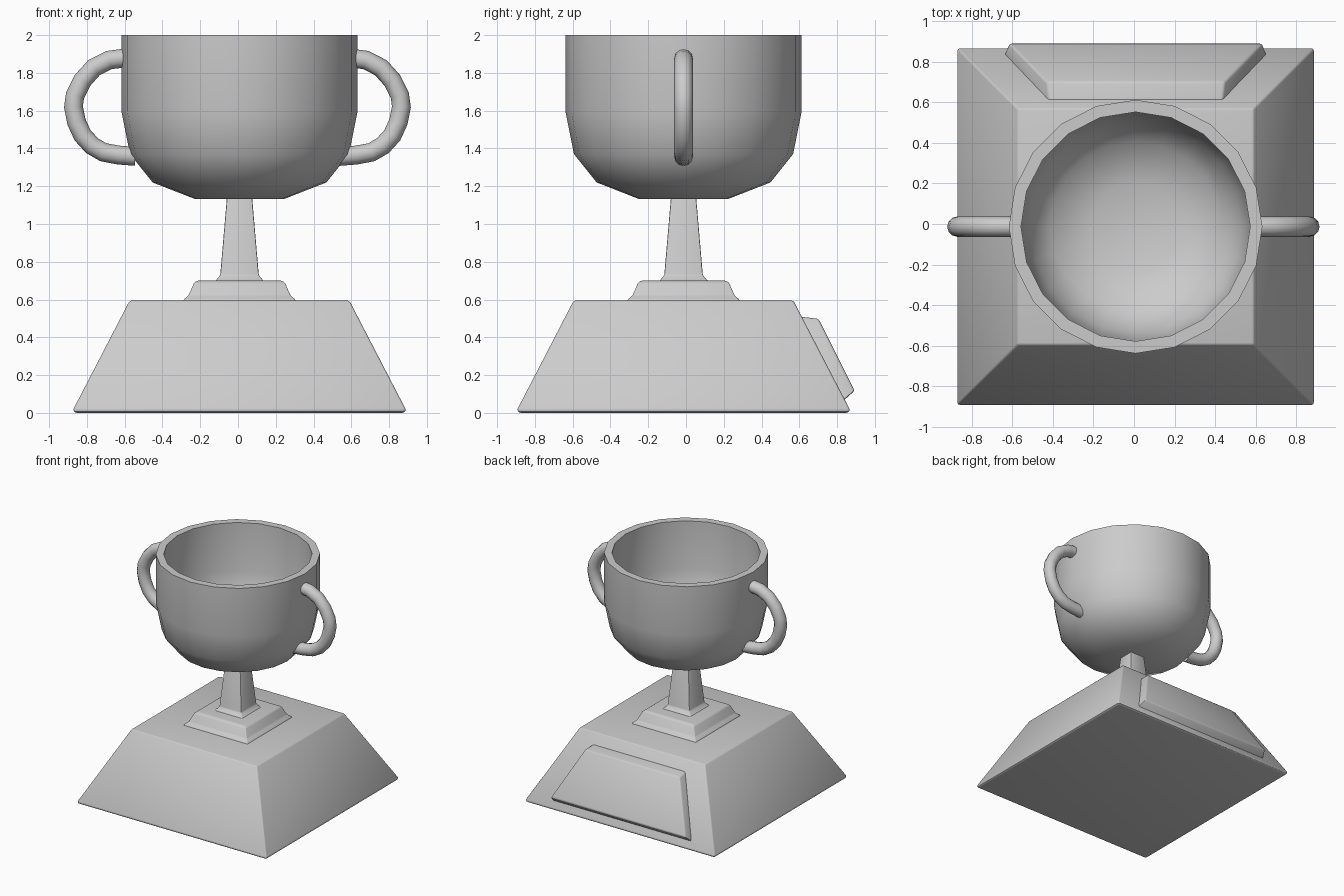
import bpy, bmesh
from math import sin, cos, pi, radians
from mathutils import Vector

if "Cube" in bpy.data.objects:
    bpy.data.objects.remove(bpy.data.objects["Cube"])

CX, CY = 0.008, -0.013   # axis of base, stem and cup


def loft(name, rings, bevel=0.0, segs=2, angle=40):
    """Skin a list of equal-sized vertex rings, cap both ends, optionally round the edges."""
    bm = bmesh.new()
    loops = [[bm.verts.new(p) for p in ring] for ring in rings]
    n = len(loops[0])
    for a, b in zip(loops, loops[1:]):
        for i in range(n):
            j = (i + 1) % n
            bm.faces.new((a[i], a[j], b[j], b[i]))
    bm.faces.new(loops[0])
    bm.faces.new(loops[-1])
    bmesh.ops.recalc_face_normals(bm, faces=bm.faces[:])
    if bevel:
        edges = [e for e in bm.edges if e.calc_face_angle(0) > radians(15)]
        bmesh.ops.bevel(bm, geom=edges, offset=bevel, segments=segs, profile=0.5,
                        affect='EDGES', clamp_overlap=True)
    for f in bm.faces:
        f.smooth = True
    me = bpy.data.meshes.new(name)
    bm.to_mesh(me)
    bm.free()
    me.set_sharp_from_angle(angle=radians(angle))
    ob = bpy.data.objects.new(name, me)
    bpy.context.collection.objects.link(ob)
    return ob


def square(half, z):
    return [(CX + sx * half, CY + sy * half, z)
            for sx, sy in ((-1, -1), (1, -1), (1, 1), (-1, 1))]


def circle(r, z, n=20):
    return [(CX + r * cos(2 * pi * i / n), CY + r * sin(2 * pi * i / n), z) for i in range(n)]


# Tapered square base
loft("base", [square(0.87, 0.0), square(0.88, 0.02), square(0.582, 0.592)][0:1]
     + [square(0.882, 0.015), square(0.582, 0.594)], bevel=0.018)

# Stepped plinth with flared foot
loft("plinth", [square(0.30, 0.585), square(0.295, 0.60), square(0.27, 0.622),
                square(0.24, 0.69), square(0.222, 0.70)], bevel=0.006)

# Square tapering stem with flared foot
loft("stem", [square(0.135, 0.695), square(0.122, 0.705), square(0.102, 0.73),
              square(0.066, 1.15)], bevel=0.006)

# Faceted bowl: outer profile up to the rim, then inner profile back down
outer = [(0.235, 1.132), (0.46, 1.22), (0.58, 1.37), (0.625, 1.595), (0.625, 2.0)]
inner = [(0.565, 2.0), (0.565, 1.60), (0.522, 1.40), (0.42, 1.27), (0.22, 1.195)]
loft("cup", [circle(r, z) for r, z in outer + inner])

# Round handles, one path mirrored to each side
path = [(0.60, 1.878), (0.68, 1.868), (0.76, 1.827), (0.82, 1.76), (0.86, 1.68),
        (0.868, 1.62), (0.852, 1.54), (0.82, 1.47), (0.77, 1.415), (0.71, 1.38),
        (0.63, 1.365), (0.54, 1.358)]
pts = [Vector((x, CY, z)) for x, z in path]
for side, label in ((1, "right"), (-1, "left")):
    rings = []
    for i, p in enumerate(pts):
        t = (pts[min(i + 1, len(pts) - 1)] - pts[max(i - 1, 0)]).normalized()
        nrm = Vector((t.z, 0, -t.x))
        ring = []
        for k in range(12):
            a = 2 * pi * k / 12
            q = p + nrm * (0.05 * cos(a)) + Vector((0, 0.05 * sin(a), 0))
            ring.append((side * q.x - 0.003, q.y, q.z))
        rings.append(ring)
    loft("handle_" + label, rings)


# Raised trapezoid plaque on the rear slope
def trapezoid(low_half, low_y, low_z, top_half, top_y, top_z):
    return [(CX - low_half, low_y, low_z), (CX + low_half, low_y, low_z),
            (CX + top_half, top_y, top_z), (CX - top_half, top_y, top_z)]


loft("plaque", [trapezoid(0.65, 0.825, 0.055, 0.43, 0.60, 0.512),
                trapezoid(0.645, 0.845, 0.075, 0.43, 0.625, 0.507),
                trapezoid(0.625, 0.893, 0.117, 0.44, 0.702, 0.498)], bevel=0.012)
